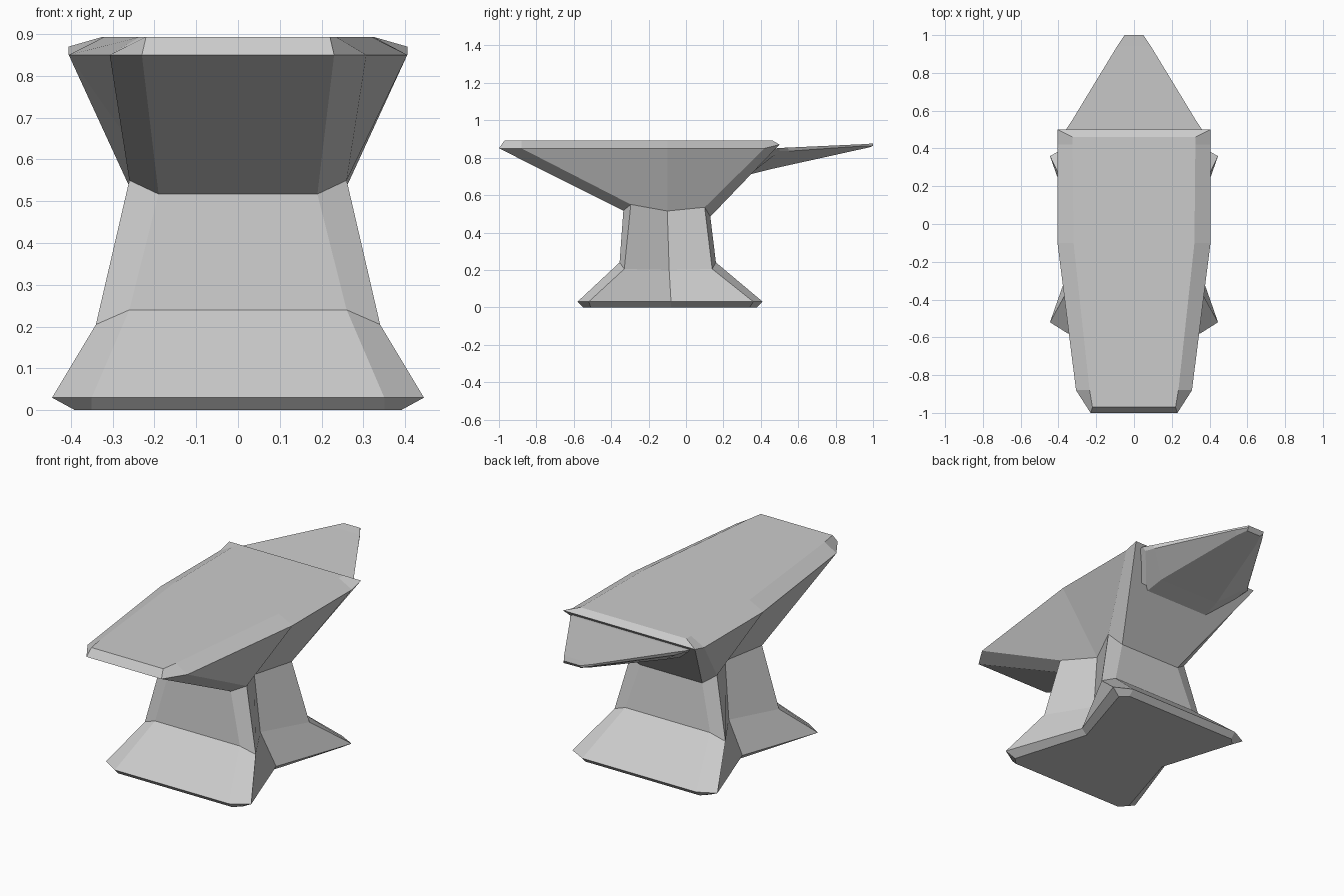
import bpy, bmesh


def loft(name, half_rings):
    """Skin stacked rings; each ring is a right-hand half mirrored over x = 0."""
    bm = bmesh.new()
    rings = []
    for half in half_rings:
        pts = list(half) + [(-x, y, z) for x, y, z in reversed(half)]
        rings.append([bm.verts.new(p) for p in pts])
    n = len(rings[0])
    for a, b in zip(rings, rings[1:]):
        for i in range(n):
            j = (i + 1) % n
            bm.faces.new((a[i], a[j], b[j], b[i]))
    bm.faces.new(rings[0][::-1])
    bm.faces.new(rings[-1])
    bmesh.ops.recalc_face_normals(bm, faces=bm.faces[:])
    mesh = bpy.data.meshes.new(name)
    bm.to_mesh(mesh)
    bm.free()
    obj = bpy.data.objects.new(name, mesh)
    bpy.context.collection.objects.link(obj)
    return obj


# Body: each ring runs front edge, front corner, pinched side, back corner, back edge
loft("anvil_body", [
    # foot
    [(.35, -.55, 0), (.39, -.51, 0), (.26, -.08, 0), (.39, .34, 0), (.35, .38, 0)],
    [(.35, -.58, .03), (.445, -.52, .03), (.29, -.08, .03), (.445, .36, .03), (.35, .41, .03)],
    # waist
    [(.26, -.355, .24), (.34, -.33, .205), (.20, -.09, .20), (.34, .14, .205), (.26, .16, .24)],
    [(.19, -.335, .517), (.26, -.295, .55), (.17, -.10, .515), (.26, .10, .535), (.19, .13, .485)],
    # face plate
    [(.23, -1, .85), (.307, -.88, .85), (.405, -.10, .85), (.405, .42, .85), (.405, .50, .87)],
    [(.22, -.97, .893), (.235, -.88, .893), (.32, -.10, .893), (.325, .42, .893), (.325, .46, .893)],
])

# Horn: each section runs under edge, side edge, top edge
loft("horn", [
    [(.18, .25, .64), (.30, .36, .78), (.36, .44, .845)],
    [(.20, .34, .71), (.34, .50, .835), (.36, .50, .852)],
    [(.19, .45, .738), (.32, .55, .835), (.33, .545, .854)],
    [(.07, .92, .842), (.09, .94, .862), (.09, .94, .872)],
    [(.045, .98, .855), (.05, 1.0, .864), (.05, 1.0, .876)],
])
